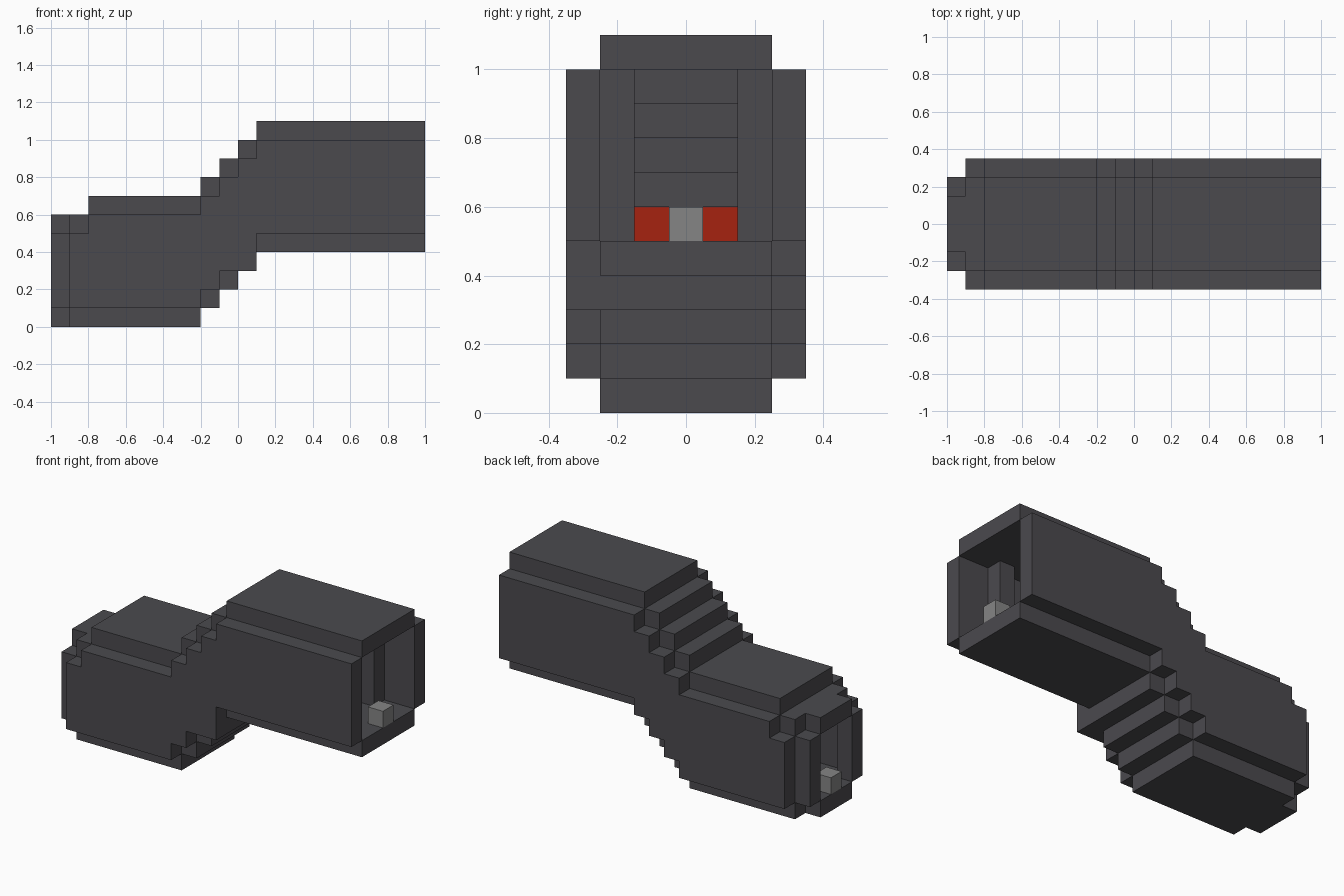
import bpy
import bmesh
from mathutils import Matrix, Vector

cube = bpy.data.objects.get("Cube")
if cube:
    bpy.data.objects.remove(cube, do_unlink=True)

U = 0.1  # block size


def material(name, rgb):
    m = bpy.data.materials.new(name)
    m.use_nodes = True
    m.diffuse_color = (*rgb, 1)
    m.node_tree.nodes["Principled BSDF"].inputs["Base Color"].default_value = (*rgb, 1)
    return m


SHELL = material("dark grey", (0.070, 0.068, 0.076))
METAL = material("light grey", (0.235, 0.235, 0.235))
RED = material("signal red", (0.381, 0.016, 0.005))


def finish(name, bm, mat):
    bmesh.ops.recalc_face_normals(bm, faces=bm.faces)
    mesh = bpy.data.meshes.new(name)
    bm.to_mesh(mesh)
    bm.free()
    mesh.materials.append(mat)
    obj = bpy.data.objects.new(name, mesh)
    bpy.context.collection.objects.link(obj)
    return obj


def box(name, x0, x1, y0, y1, z0, z1, mat=SHELL):
    """Box given by its limits."""
    lo, hi = Vector((x0, y0, z0)), Vector((x1, y1, z1))
    bm = bmesh.new()
    place = Matrix.Translation((lo + hi) / 2) @ Matrix.Diagonal((*(hi - lo), 1))
    bmesh.ops.create_cube(bm, size=1, matrix=place)
    return finish(name, bm, mat)


def wall(name, sections, y0, y1):
    """Stepped side profile of (x0, x1, bottom, top) extruded along y."""
    outline = []
    for x0, x1, bottom, _ in sections:
        outline += [(x0, bottom), (x1, bottom)]
    for x0, x1, _, top in reversed(sections):
        outline += [(x1, top), (x0, top)]
    clean = [p for i, p in enumerate(outline) if p != outline[i - 1]]
    bm = bmesh.new()
    face = bm.faces.new([bm.verts.new((x, y0, z)) for x, z in clean])
    new = bmesh.ops.extrude_face_region(bm, geom=[face])["geom"]
    moved = [v for v in new if isinstance(v, bmesh.types.BMVert)]
    bmesh.ops.translate(bm, verts=moved, vec=(0, y1 - y0, 0))
    return finish(name, bm, SHELL)


# Tunnel interior along x: start, end, floor height, ceiling height
lower = [(-0.9, -0.8, 0.1, 0.5), (-0.8, -0.2, 0.1, 0.6)]
steps = [(-0.2, -0.1, 0.2, 0.7), (-0.1, 0.0, 0.3, 0.8), (0.0, 0.1, 0.4, 0.9)]
upper = [(0.1, 1.0, 0.5, 1.0)]
tunnel = lower + steps + upper

# Side walls; the front one reaches one block lower at the last step
wall("back_wall", tunnel, 0.25, 0.35)
front_steps = steps[:2] + [(0.0, 0.1, 0.3, 0.9)]
wall("front_wall", lower + front_steps + upper, -0.35, -0.25)

# Roof pieces follow the ceiling
for i, (x0, x1, _, top) in enumerate(tunnel):
    box(f"roof_{i}", x0, x1, -0.25, 0.25, top, top + U)

# Floor pieces
floors = [(-0.9, -0.2, 0.1)] + [s[:3] for s in steps + upper]
for i, (x0, x1, level) in enumerate(floors):
    box(f"floor_{i}", x0, x1, -0.25, 0.25, level - U, level)

# Narrower lower mouth
box("mouth_roof", -1, -0.9, -0.15, 0.15, 0.5, 0.6)
box("mouth_floor", -1, -0.9, -0.15, 0.15, 0, 0.1)

# Posts beside both openings
for side, y in (("front", -0.25), ("back", 0.15)):
    box(f"{side}_mouth_post", -1, -0.9, y, y + U, 0.1, 0.5)
    box(f"{side}_inner_post", 0.7, 0.8, y, y + U, 0.5, 1.0)

# Small metal block on the floor of each opening
box("lower_metal_block", -1, -0.9, -0.05, 0.05, 0.1, 0.2, METAL)
box("upper_metal_block", 0.9, 1, -0.05, 0.05, 0.5, 0.6, METAL)

# Red band inside, above the lower opening
box("red_band", -0.8, -0.792, -0.25, 0.25, 0.5, 0.6, RED)
